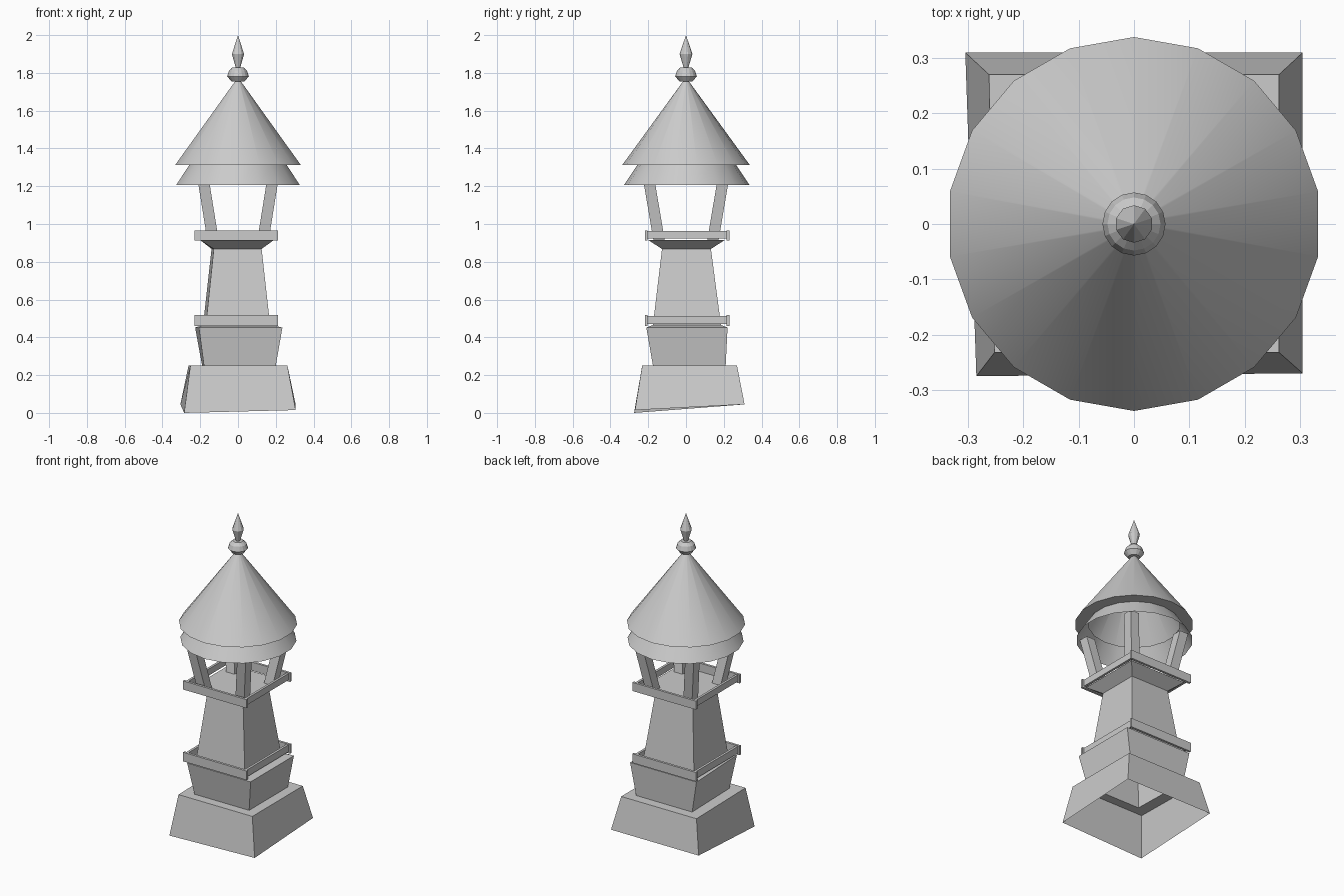
import bpy, bmesh, math
from mathutils import Vector

cube = bpy.data.objects.get("Cube")
if cube:
    bpy.data.objects.remove(cube, do_unlink=True)

stone = bpy.data.materials.new("grey stone")
stone.use_nodes = True
GREY = (0.6, 0.6, 0.6, 1)
stone.diffuse_color = GREY
stone.node_tree.nodes["Principled BSDF"].inputs["Base Color"].default_value = GREY


def finish(name, bm, smooth=False):
    bmesh.ops.recalc_face_normals(bm, faces=bm.faces)
    mesh = bpy.data.meshes.new(name)
    bm.to_mesh(mesh)
    bm.free()
    mesh.materials.append(stone)
    obj = bpy.data.objects.new(name, mesh)
    bpy.context.collection.objects.link(obj)
    if smooth:
        bpy.ops.object.select_all(action="DESELECT")
        obj.select_set(True)
        bpy.context.view_layer.objects.active = obj
        bpy.ops.object.shade_smooth_by_angle(angle=math.radians(35))
    return obj


def ring(x0, x1, y0, y1, z, skew=0.0):
    """Four corners; skew pulls the front left corner inward."""
    return [(x0 + skew, y0, z), (x1, y0, z), (x1, y1, z), (x0, y1, z)]


def shell(name, rings, cap=False, bottom=False):
    """Bridge a stack of corner rings into walls."""
    bm = bmesh.new()
    loops = [[bm.verts.new(p) for p in r] for r in rings]
    for a, b in zip(loops, loops[1:]):
        for i in range(4):
            j = (i + 1) % 4
            bm.faces.new((a[i], a[j], b[j], b[i]))
    if cap:
        bm.faces.new(loops[-1])
    if bottom:
        bm.faces.new(loops[0][::-1])
    return finish(name, bm)


def lathe(name, profile, sides, smooth=False, y=0.0):
    """Spin (radius, height) points around the vertical axis."""
    bm = bmesh.new()
    pts = [bm.verts.new((0, r, z)) for r, z in profile]
    edges = [bm.edges.new(e) for e in zip(pts, pts[1:])]
    bmesh.ops.spin(bm, geom=pts + edges, cent=(0, 0, 0), axis=(0, 0, 1),
                   angle=math.tau, steps=sides, use_merge=False)
    bmesh.ops.remove_doubles(bm, verts=bm.verts, dist=0.0005)
    bmesh.ops.translate(bm, verts=bm.verts, vec=(0, y, 0))
    return finish(name, bm, smooth)


def box(name, x0, x1, y0, y1, z0, z1):
    return shell(name, [ring(x0, x1, y0, y1, z0), ring(x0, x1, y0, y1, z1)], True, True)


# Hollow foot with an uneven lower edge, and the flared tier above it
tier_foot = ring(-0.19, 0.2, -0.175, 0.21, 0.25, 0.01)
ground = [(-0.285, -0.275, 0), (0.305, -0.27, 0.015),
          (0.305, 0.31, 0.045), (-0.305, 0.31, 0.045)]
shell("foot", [ground, ring(-0.262, 0.262, -0.232, 0.27, 0.25, 0.01), tier_foot])
shell("flared_tier", [tier_foot, ring(-0.227, 0.235, -0.21, 0.22, 0.452, 0.02),
                      ring(-0.185, 0.175, -0.175, 0.185, 0.465)])

# Tapered column with its flaring capital and floor
shell("column", [ring(-0.185, 0.17, -0.175, 0.185, 0.465, 0.015),
                 ring(-0.14, 0.125, -0.127, 0.132, 0.868, 0.012),
                 ring(-0.2, 0.19, -0.2, 0.205, 0.915)], cap=True)

# Beam frames: long front and back beams, shorter side beams between them
for label, z0, z1 in (("lower", 0.46, 0.517), ("upper", 0.912, 0.966)):
    for side, y0 in (("front", -0.218), ("back", 0.215)):
        box(f"{label}_{side}_beam", -0.23, 0.212, y0, y0 + 0.015, z0, z1)
    for side, x0 in (("right", -0.22), ("left", 0.187)):
        box(f"{label}_{side}_beam", x0, x0 + 0.015, -0.203, 0.215, z0 + 0.01, z1 - 0.003)

# Four leaning posts
for sx, side in ((-1, "right"), (1, "left")):
    for sy, end in ((-1, "front"), (1, "back")):
        def section(cx, cy, z, h=0.03):
            return ring(sx * cx - h, sx * cx + h, sy * cy - h, sy * cy + h, z)
        shell(f"{end}_{side}_post",
              [section(0.13, 0.14, 0.9), section(0.183, 0.196, 1.23)], True, True)

# Two-step conical roof
lathe("roof_skirt", [(0.332, 1.207), (0.262, 1.312)], 18, True, 0.004)
lathe("roof_cone", [(0.262, 1.312), (0.338, 1.312), (0.012, 1.76)], 18, True)

# Collar and pointed finial
lathe("collar", [(0, 1.752), (0.035, 1.755), (0.057, 1.782), (0.048, 1.81),
                 (0.03, 1.828), (0, 1.828)], 16)
lathe("finial", [(0, 1.82), (0.011, 1.823), (0.034, 1.9), (0, 2.0)], 10)
